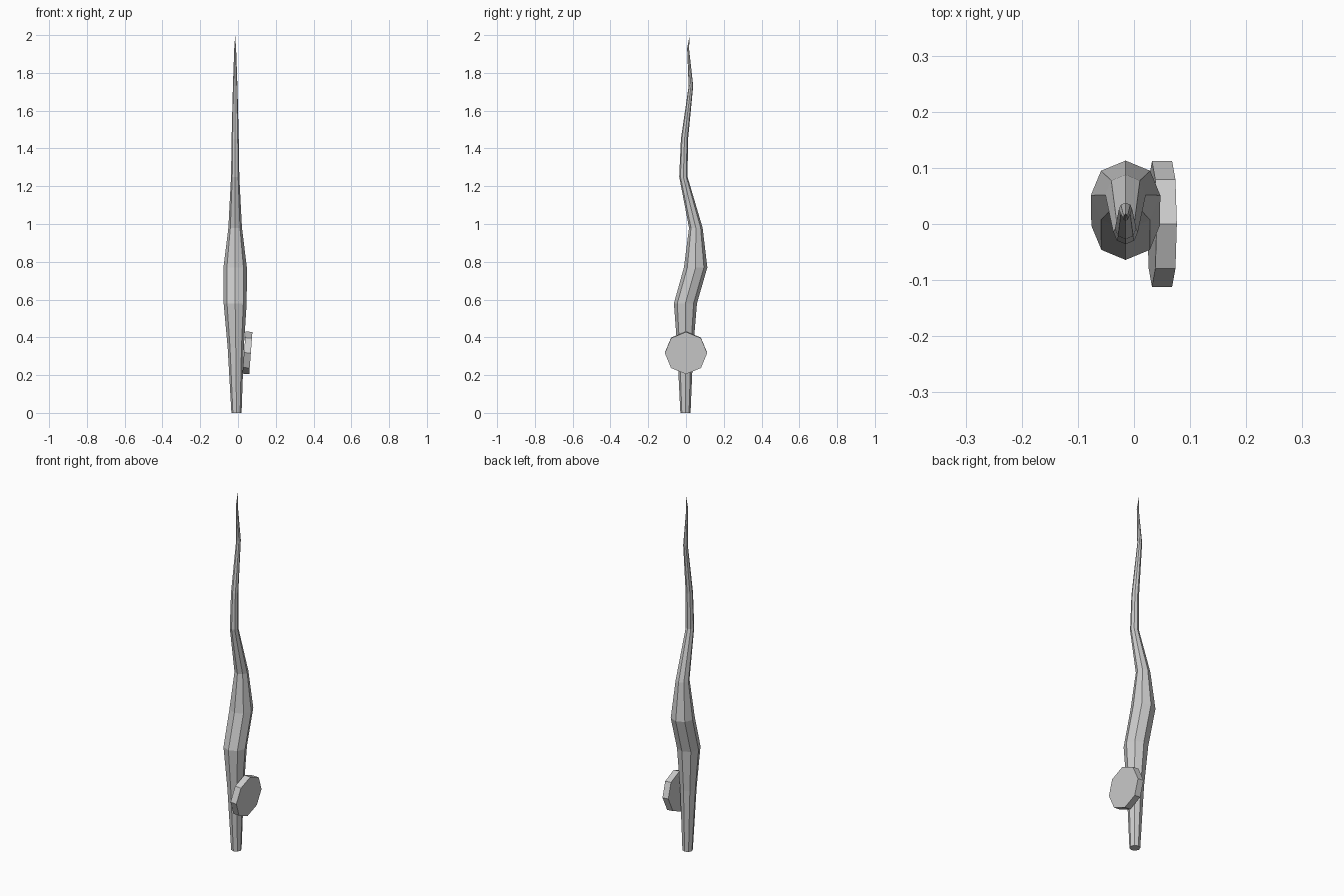
import bpy, bmesh
from math import cos, sin, pi
from mathutils import Matrix

if "Cube" in bpy.data.objects:
    bpy.data.objects.remove(bpy.data.objects["Cube"])

SIDES = 8

# Wavy stalk: (z, centre x, centre y, radius) for each ring
rings = [
    (0.00, -0.008, -0.003, 0.027),
    (0.35, -0.012, -0.004, 0.043),
    (0.58, -0.015, -0.003, 0.061),
    (0.77, -0.015, 0.051, 0.062),
    (0.98, -0.015, 0.052, 0.036),
    (1.25, -0.015, -0.014, 0.022),
    (1.45, -0.015, -0.008, 0.019),
    (1.73, -0.015, 0.026, 0.012),
    (1.93, -0.015, 0.011, 0.005),
]
bm = bmesh.new()
loops = [[bm.verts.new((cx + r * cos(2 * pi * i / SIDES), cy + r * sin(2 * pi * i / SIDES), z))
          for i in range(SIDES)] for z, cx, cy, r in rings]
for low, high in zip(loops, loops[1:]):
    for i in range(SIDES):
        j = (i + 1) % SIDES
        bm.faces.new((low[i], low[j], high[j], high[i]))
bm.faces.new(loops[0][::-1])

# Pointed tip
tip = bm.verts.new((-0.015, 0.02, 2.0))
for i in range(SIDES):
    bm.faces.new((loops[-1][i], loops[-1][(i + 1) % SIDES], tip))
mesh = bpy.data.meshes.new("stalk")
bm.to_mesh(mesh)
bm.free()
bpy.context.collection.objects.link(bpy.data.objects.new("stalk", mesh))

# Slightly tilted octagonal disc on the right side
bpy.ops.mesh.primitive_cylinder_add(vertices=SIDES, radius=0.112, depth=0.036)
disc = bpy.context.object
disc.name = "side_disc"
disc.matrix_world = (Matrix.Translation((0.05, 0, 0.318))
                     @ Matrix.Rotation(pi / 2 + 0.075, 4, 'Y'))
